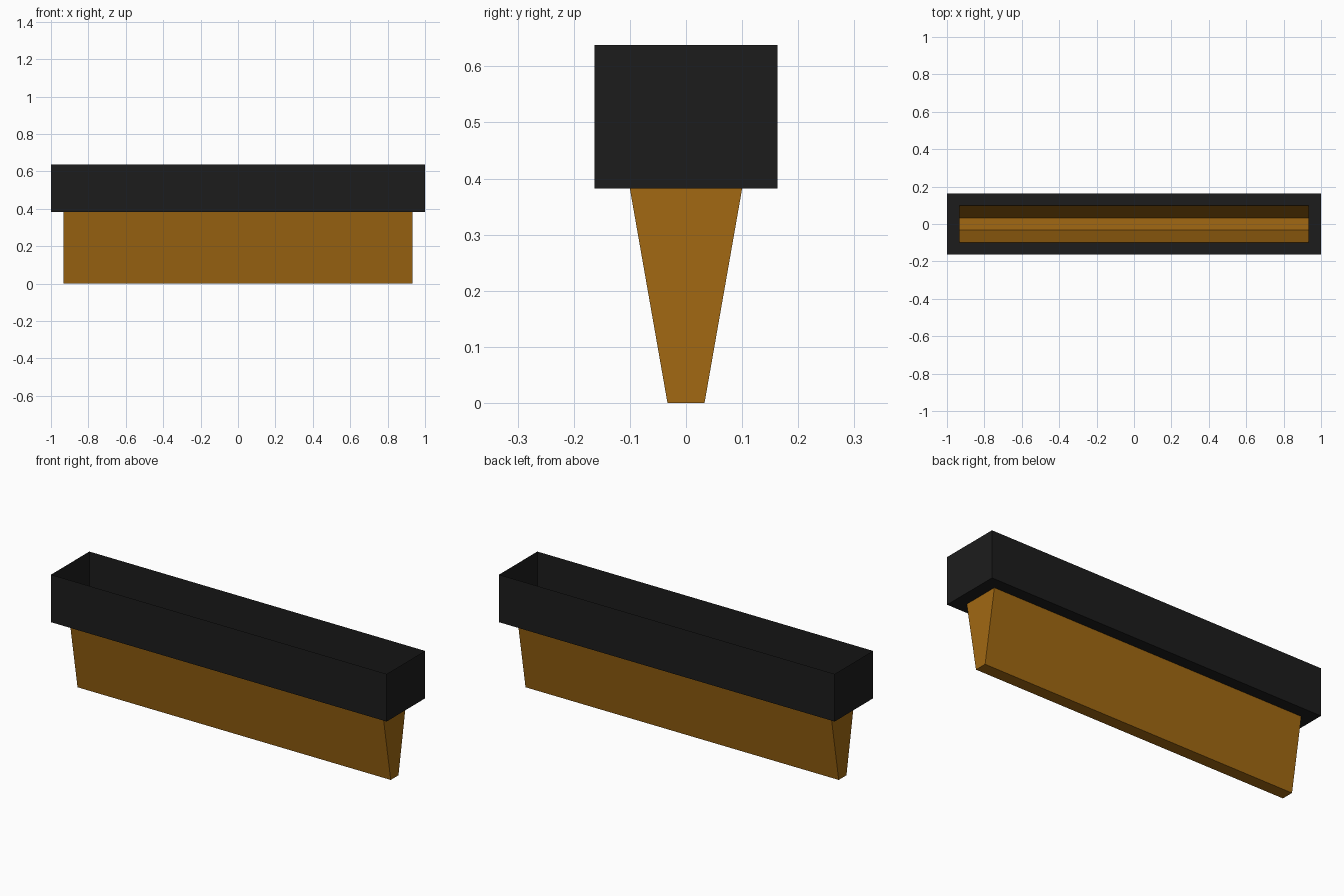
import bpy, bmesh

if "Cube" in bpy.data.objects:
    bpy.data.objects.remove(bpy.data.objects["Cube"])


def material(name, color):
    mat = bpy.data.materials.new(name)
    mat.diffuse_color = (*color, 1)
    mat.use_nodes = True
    mat.node_tree.nodes["Principled BSDF"].inputs["Base Color"].default_value = mat.diffuse_color
    return mat


def rect_loft(name, rings, mat, cap_first=False):
    """Join rectangular rings (half x, half y, z), listed from bottom/inside to top."""
    bm = bmesh.new()
    loops = [[bm.verts.new((sx * hx, sy * hy, z))
              for sx, sy in ((-1, -1), (1, -1), (1, 1), (-1, 1))]
             for hx, hy, z in rings]
    for low, high in zip(loops, loops[1:]):
        for i in range(4):
            j = (i + 1) % 4
            bm.faces.new((low[i], low[j], high[j], high[i]))
    if cap_first:
        bm.faces.new(loops[0][::-1])
    mesh = bpy.data.meshes.new(name)
    bm.to_mesh(mesh)
    bm.free()
    mesh.materials.append(mat)
    obj = bpy.data.objects.new(name, mesh)
    bpy.context.collection.objects.link(obj)
    return obj


amber = material("amber", (0.36, 0.14, 0.006))
black = material("black", (0.012, 0.012, 0.012))

# Tapered trough, open on top and closed at the bottom
rect_loft("tapered_trough", [(0.933, 0.033, 0.0), (0.933, 0.10, 0.382)], amber, cap_first=True)

# Thin-walled collar: flat ledge around the trough, then upright walls
rect_loft("collar", [(0.933, 0.10, 0.382), (1.0, 0.163, 0.382), (1.0, 0.163, 0.638)], black)
